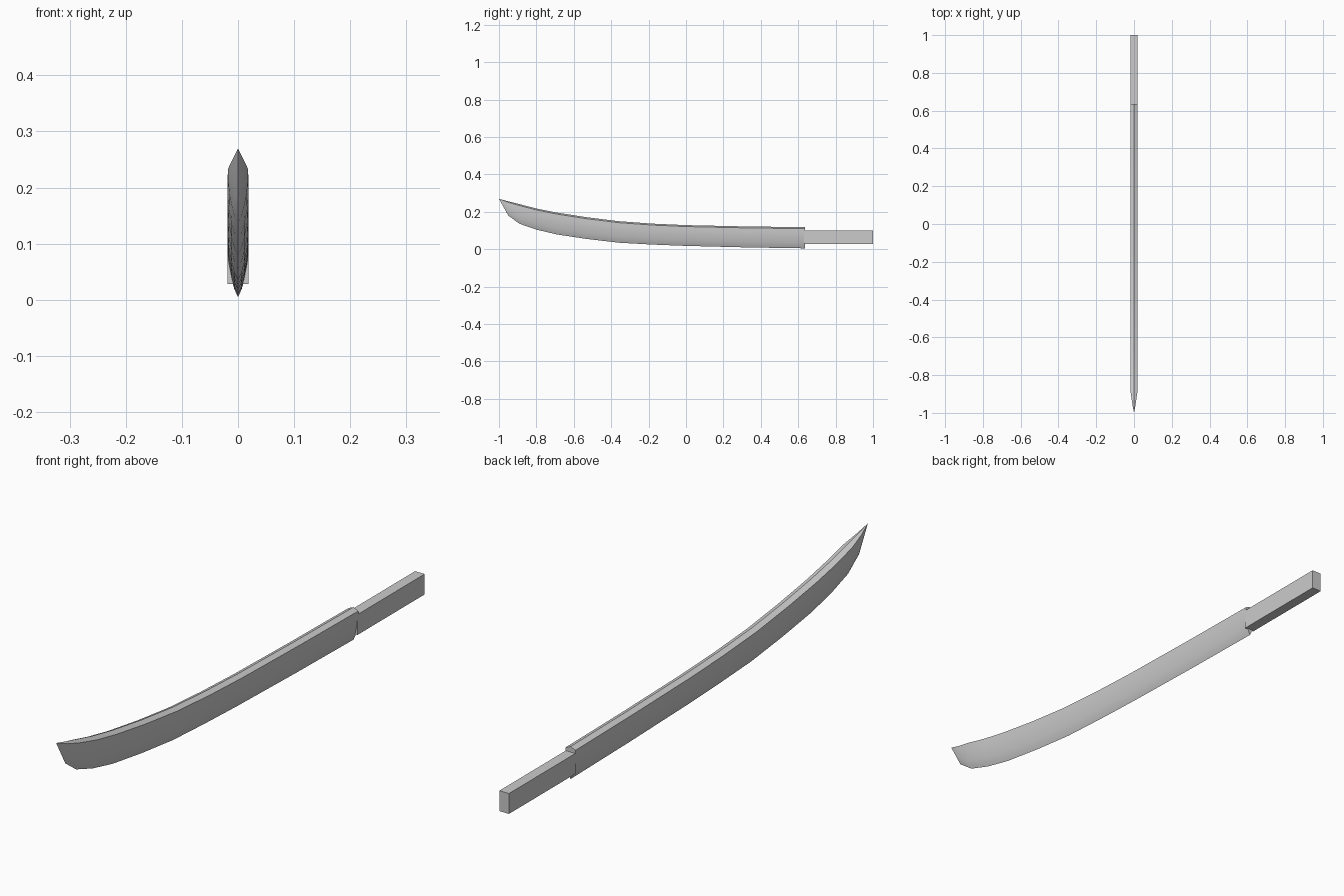
import bpy, bmesh, math

if "Cube" in bpy.data.objects:
    bpy.data.objects.remove(bpy.data.objects["Cube"])


def finish(bm, name):
    bmesh.ops.recalc_face_normals(bm, faces=bm.faces)
    mesh = bpy.data.meshes.new(name)
    bm.to_mesh(mesh)
    bm.free()
    obj = bpy.data.objects.new(name, mesh)
    bpy.context.collection.objects.link(obj)
    return obj


# Blade stations: y, edge height, spine height, width scale
stations = [
    (0.635, 0.005, 0.118, 1.0),
    (0.32, 0.010, 0.122, 1.0),
    (0.0, 0.018, 0.129, 1.0),
    (-0.18, 0.025, 0.137, 1.0),
    (-0.36, 0.035, 0.150, 1.0),
    (-0.53, 0.055, 0.171, 1.0),
    (-0.69, 0.079, 0.196, 1.0),
    (-0.80, 0.105, 0.218, 1.0),
    (-0.89, 0.136, 0.241, 0.93),
    (-0.95, 0.180, 0.256, 0.50),
]
# Half section: height fraction from edge to spine, half width
half = [(0, 0), (0.12, 0.0065), (0.28, 0.0115), (0.5, 0.0165),
        (0.72, 0.019), (0.93, 0.019), (1, 0)]
section = half + [(t, -x) for t, x in reversed(half[1:-1])]

# Blade: lofted sections closing to a point at the tip
bm = bmesh.new()
rings = [[bm.verts.new((x * w, y, lo + t * (hi - lo))) for t, x in section]
         for y, lo, hi, w in stations]
tip = bm.verts.new((0, -1, 0.27))
n = len(section)
for a, b in zip(rings, rings[1:]):
    for i in range(n):
        j = (i + 1) % n
        bm.faces.new((a[i], a[j], b[j], b[i]))
for i in range(n):
    bm.faces.new((rings[-1][i], rings[-1][(i + 1) % n], tip))
bm.faces.new(rings[0])
blade = finish(bm, "blade")

# Smooth blade sides with crisp edge and spine
bpy.context.view_layer.objects.active = blade
blade.select_set(True)
bpy.ops.object.shade_smooth_by_angle(angle=math.radians(25))
blade.select_set(False)

# Handle: plain rectangular grip butted against the blade
bm = bmesh.new()
bmesh.ops.create_cube(bm, size=1)
for v in bm.verts:
    v.co = (v.co.x * 0.037, 0.815 + v.co.y * 0.37, 0.0635 + v.co.z * 0.071)
finish(bm, "handle")
